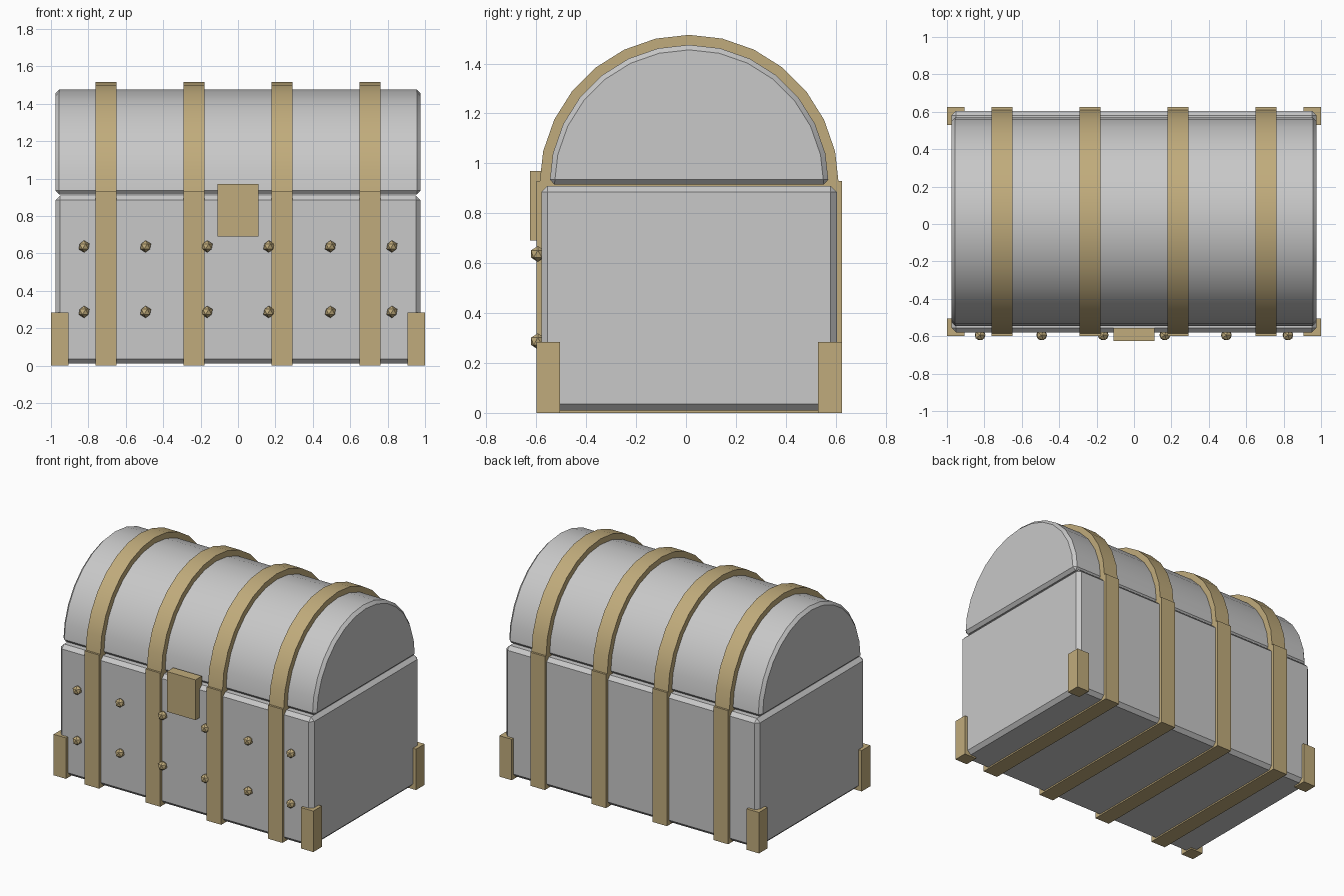
import bpy, bmesh, math

if "Cube" in bpy.data.objects:
    bpy.data.objects.remove(bpy.data.objects["Cube"])

CY = 0.0125      # chest centre in depth
HINGE = 0.915    # height where the lid starts


def material(name, rgb):
    m = bpy.data.materials.new(name)
    m.diffuse_color = (*rgb, 1)
    m.use_nodes = True
    m.node_tree.nodes["Principled BSDF"].inputs["Base Color"].default_value = m.diffuse_color
    return m


GREY = material("grey", (0.58, 0.58, 0.58))
BRASS = material("brass", (0.53, 0.41, 0.20))


def finish(name, bm, mat, bevel=0, smooth=True):
    if bevel:
        edges = [e for e in bm.edges if e.calc_face_angle(0) > math.radians(30)]
        bmesh.ops.bevel(bm, geom=edges, offset=bevel, segments=1,
                        profile=0.5, affect='EDGES')
    bmesh.ops.recalc_face_normals(bm, faces=bm.faces)
    mesh = bpy.data.meshes.new(name)
    bm.to_mesh(mesh)
    bm.free()
    mesh.materials.append(mat)
    ob = bpy.data.objects.new(name, mesh)
    bpy.context.collection.objects.link(ob)
    if smooth:
        bpy.ops.object.select_all(action='DESELECT')
        ob.select_set(True)
        bpy.context.view_layer.objects.active = ob
        bpy.ops.object.shade_smooth_by_angle(angle=math.radians(30))
    return ob


def box(name, lo, hi, mat, bevel=0):
    bm = bmesh.new()
    bmesh.ops.create_cube(bm, size=1)
    for v in bm.verts:
        v.co = [(a + b) / 2 + c * (b - a) for a, b, c in zip(lo, hi, v.co)]
    return finish(name, bm, mat, bevel, smooth=False)


def half_drum(name, x0, x1, radius, mat, bevel=0, segments=14):
    bm = bmesh.new()
    angles = [math.pi * i / segments for i in range(segments + 1)]
    ring = [bm.verts.new((x0, CY + radius * math.cos(a), HINGE + radius * math.sin(a)))
            for a in angles]
    face = bm.faces.new(ring)
    new = bmesh.ops.extrude_face_region(bm, geom=[face])["geom"]
    bmesh.ops.translate(bm, vec=(x1 - x0, 0, 0),
                        verts=[g for g in new if isinstance(g, bmesh.types.BMVert)])
    if not any(abs(f.calc_center_median().x - x0) < 1e-5 for f in bm.faces):
        bm.faces.new(ring)
    bmesh.ops.recalc_face_normals(bm, faces=bm.faces)
    return finish(name, bm, mat, bevel)


# Chest body and domed lid
box("chest_body", (-0.976, -0.58, 0.01), (0.976, 0.605, 0.91), GREY, 0.025)
half_drum("lid", -0.976, 0.976, 0.56, GREY, 0.02)

# Straps around the body and over the lid
for i, x in enumerate((-0.706, -0.235, 0.235, 0.706)):
    box(f"body_strap_{i}", (x - 0.056, -0.6, 0), (x + 0.056, 0.625, 0.93), BRASS)
    half_drum(f"lid_strap_{i}", x - 0.056, x + 0.056, 0.6, BRASS)

# Corner brackets
for sx in (-1, 1):
    for sy in (-1, 1):
        xs = sorted((sx * 0.905, sx * 1.0))
        ys = sorted((CY + sy * 0.5175, CY + sy * 0.6125))
        box(f"corner_bracket_{'left' if sx < 0 else 'right'}_{'front' if sy < 0 else 'back'}",
            (xs[0], ys[0], 0), (xs[1], ys[1], 0.285), BRASS)

# Lock plate
box("lock", (-0.11, -0.625, 0.69), (0.11, -0.555, 0.97), BRASS)

# Rivets in two rows on the front
for row, z in enumerate((0.287, 0.637)):
    for col in range(6):
        bm = bmesh.new()
        bmesh.ops.create_icosphere(bm, subdivisions=1, radius=0.032)
        bmesh.ops.translate(bm, vec=(-0.823 + col * 0.3292, -0.594, z), verts=bm.verts)
        finish(f"rivet_{row}_{col}", bm, BRASS, smooth=False)
